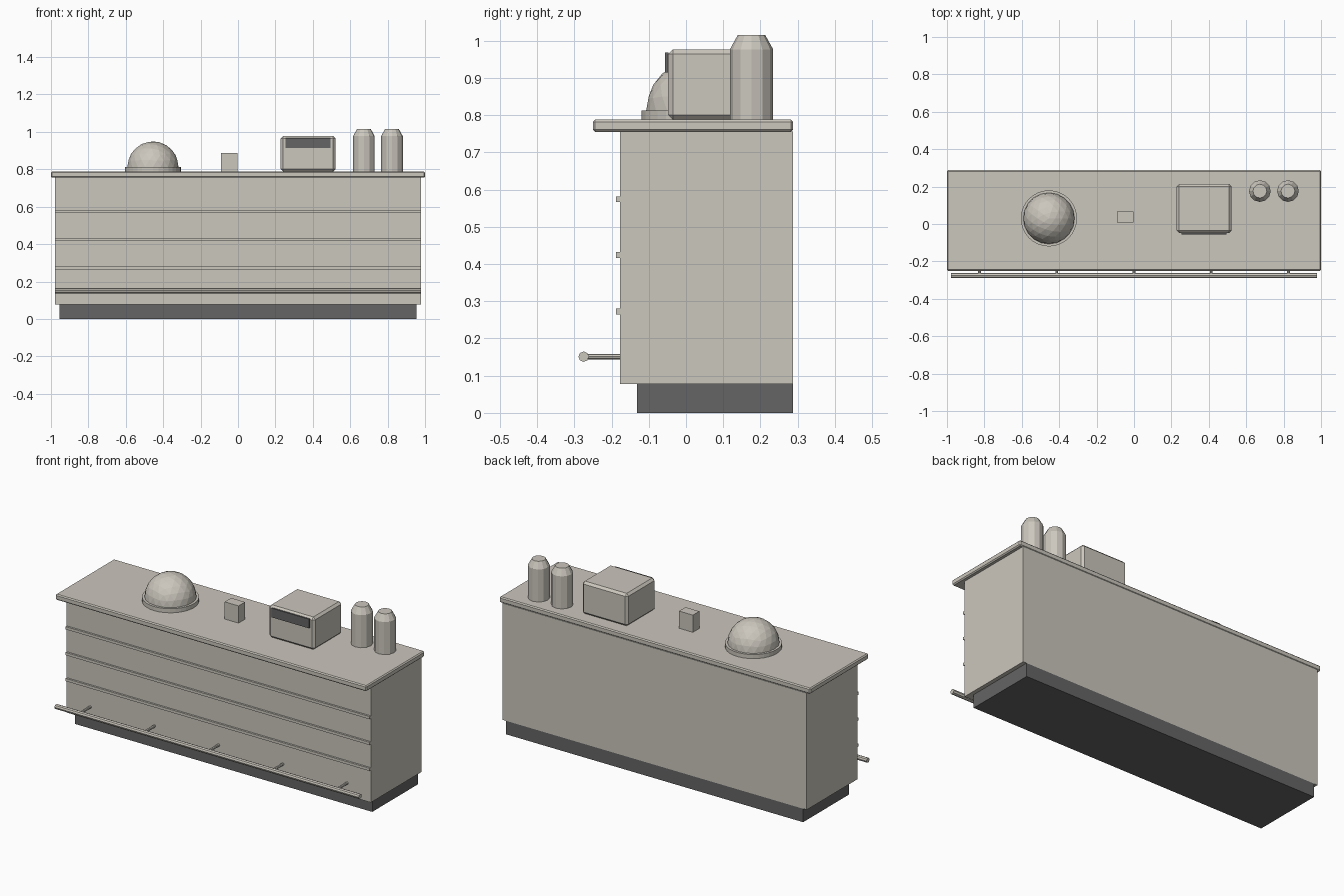
import bpy, bmesh, math
from mathutils import Matrix

if "Cube" in bpy.data.objects:
    bpy.data.objects.remove(bpy.data.objects["Cube"])


def material(name, rgb):
    m = bpy.data.materials.new(name)
    m.diffuse_color = (*rgb, 1)
    m.use_nodes = True
    m.node_tree.nodes["Principled BSDF"].inputs["Base Color"].default_value = m.diffuse_color
    return m


CREAM = material("warm grey", (0.60, 0.57, 0.51))
DARK = material("dark grey", (0.13, 0.13, 0.13))


def finish(bm, name, mat):
    bmesh.ops.recalc_face_normals(bm, faces=bm.faces)
    me = bpy.data.meshes.new(name)
    bm.to_mesh(me)
    bm.free()
    me.materials.append(mat)
    ob = bpy.data.objects.new(name, me)
    bpy.context.collection.objects.link(ob)
    return ob


def box(name, x, y, z, mat=CREAM, bevel=0):
    """Box from (min, max) ranges, with optional chamfered edges."""
    bm = bmesh.new()
    bmesh.ops.create_cube(bm, size=1)
    for v in bm.verts:
        v.co = [r[0] + (c + 0.5) * (r[1] - r[0]) for c, r in zip(v.co, (x, y, z))]
    if bevel:
        bmesh.ops.bevel(bm, geom=bm.edges[:], offset=bevel, segments=1, affect='EDGES')
    return finish(bm, name, mat)


def rod(name, center, radius, length, axis, sides, mat=CREAM):
    """Cylinder centred on a point, along x, y or z."""
    turn = {'X': Matrix.Rotation(math.pi / 2, 4, 'Y'),
            'Y': Matrix.Rotation(math.pi / 2, 4, 'X'), 'Z': Matrix()}[axis]
    bm = bmesh.new()
    bmesh.ops.create_cone(bm, cap_ends=True, segments=sides, radius1=radius, radius2=radius,
                          depth=length, matrix=Matrix.Translation(center) @ turn)
    return finish(bm, name, mat)


def lathe(name, x, y, profile, sides, mat=CREAM):
    """Closed solid spun from (radius, z) rings."""
    bm = bmesh.new()
    rings = [[bm.verts.new((x + r * math.cos(2 * math.pi * i / sides),
                            y + r * math.sin(2 * math.pi * i / sides), z))
              for i in range(sides)] for r, z in profile]
    for a, b in zip(rings, rings[1:]):
        for i in range(sides):
            j = (i + 1) % sides
            bm.faces.new((a[i], a[j], b[j], b[i]))
    bm.faces.new(rings[0])
    bm.faces.new(rings[-1])
    return finish(bm, name, mat)


TOP = 0.788

# Counter: recessed plinth, body, overhanging worktop
box("plinth", (-0.955, 0.955), (-0.131, 0.288), (0, 0.078), DARK)
box("counter_body", (-0.978, 0.978), (-0.177, 0.288), (0.078, 0.756))
box("worktop", (-1, 1), (-0.25, 0.288), (0.755, TOP), bevel=0.006)

# Front trim strips
for i, z in enumerate((0.273, 0.424, 0.574)):
    box(f"trim_strip_{i}", (-0.978, 0.978), (-0.188, -0.177), (z - 0.008, z + 0.008))

# Foot rail with brackets
rod("foot_rail", (0, -0.275, 0.151), 0.014, 1.956, 'X', 8)
for i in range(5):
    rod(f"rail_bracket_{i}", (-0.826 + 0.413 * i, -0.225, 0.151), 0.0075, 0.1, 'Y', 8)

# Cake dome on its plate
rod("cake_plate", (-0.455, 0.03, TOP + 0.012), 0.15, 0.024, 'Z', 32)
bm = bmesh.new()
bmesh.ops.create_icosphere(bm, subdivisions=3, radius=0.137,
                           matrix=Matrix.Translation((-0.455, 0.03, 0.812)))
cut = bmesh.ops.bisect_plane(bm, geom=bm.verts[:] + bm.edges[:] + bm.faces[:],
                             plane_co=(0, 0, 0.808), plane_no=(0, 0, 1), clear_inner=True)
bmesh.ops.holes_fill(bm, edges=[e for e in bm.edges if e.is_boundary])
finish(bm, "cake_dome", CREAM)

# Small holder
box("napkin_holder", (-0.091, -0.002), (0.008, 0.067), (TOP, 0.888))

# Till with dark display
box("till", (0.228, 0.522), (-0.048, 0.214), (TOP, 0.977), bevel=0.013)
box("till_display", (0.255, 0.495), (-0.056, -0.047), (0.915, 0.968), DARK)

# Canisters
for i, x in enumerate((0.673, 0.823)):
    lathe(f"canister_{i}", x, 0.176, ((0.058, TOP), (0.058, 0.977), (0.037, 1.015)), 12)
